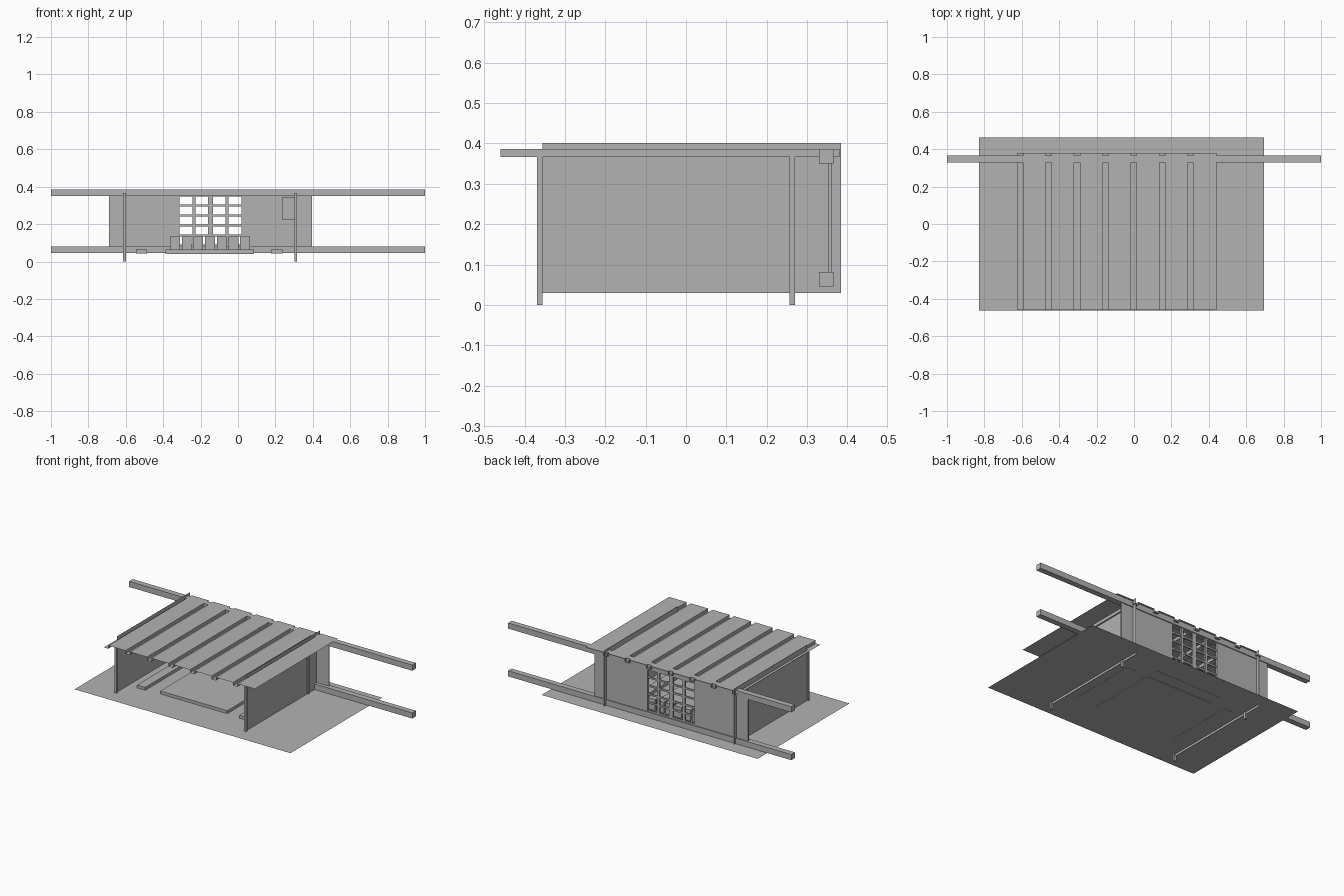
import bpy

if "Cube" in bpy.data.objects:
    bpy.data.objects.remove(bpy.data.objects["Cube"])

grey = bpy.data.materials.new("plain_grey")
grey.diffuse_color = (0.45, 0.45, 0.45, 1)
grey.use_nodes = True
grey.node_tree.nodes["Principled BSDF"].inputs["Base Color"].default_value = grey.diffuse_color


def mesh(name, verts, faces):
    me = bpy.data.meshes.new(name)
    me.from_pydata(verts, [], faces)
    me.materials.append(grey)
    ob = bpy.data.objects.new(name, me)
    bpy.context.collection.objects.link(ob)
    return ob


def boxes(name, spans):
    """One object from boxes given as (x0, x1, y0, y1, z0, z1)."""
    verts, faces = [], []
    for x0, x1, y0, y1, z0, z1 in spans:
        b = len(verts)
        verts += [(x, y, z) for z in (z0, z1)
                  for x, y in ((x0, y0), (x1, y0), (x1, y1), (x0, y1))]
        faces += [[b + i for i in f] for f in
                  ((3, 2, 1, 0), (4, 5, 6, 7), (0, 1, 5, 4),
                   (1, 2, 6, 5), (2, 3, 7, 6), (3, 0, 4, 7))]
    return mesh(name, verts, faces)


# Paper-thin floor
mesh("floor", [(-0.83, -0.463, 0.045), (0.695, -0.463, 0.045),
               (0.695, 0.463, 0.045), (-0.83, 0.463, 0.045)], [(0, 1, 2, 3)])

# Ribbed roof sheet: narrow low channels between wide raised panels
low, high = 0.366, 0.386
profile = []
for i in range(7):
    x = -0.625 + 0.152 * i
    end = x + 0.152 if i < 6 else 0.441
    profile += [(x, low), (x + 0.031, low), (x + 0.031, high), (end, high)]
verts = [(x, y, z) for x, z in profile for y in (-0.46, 0.38)]
mesh("ribbed_roof", verts,
     [(2 * i, 2 * i + 2, 2 * i + 3, 2 * i + 1) for i in range(len(profile) - 1)])

# Side walls, thin sheets with posts at front and rear
for side, x in (("left", -0.607), ("right", 0.309)):
    mesh(side + "_wall", [(x, -0.356, 0.03), (x, 0.384, 0.03),
                          (x, 0.384, 0.401), (x, -0.356, 0.401)], [(0, 1, 2, 3)])
    for place, y in (("front", -0.362), ("rear", 0.263)):
        boxes(f"{place}_{side}_post",
              [(x - 0.007, x + 0.007, y - 0.007, y + 0.007, 0, 0.366)])

# Long rails running past both ends of the house
for name, z in (("lower_rail", 0.045), ("upper_rail", 0.35)):
    boxes(name, [(-1, 1, 0.33, 0.366, z, z + 0.036)])

# Back wall on both sides of the lattice
for name, x0, x1 in (("back_wall_left", -0.69, -0.326),
                     ("back_wall_right", 0.032, 0.395)):
    boxes(name, [(x0, x1, 0.352, 0.36, 0.05, 0.37)])

# Two lattice screens in the middle of the back wall
for name, x0 in (("lattice_left", -0.326), ("lattice_right", -0.147)):
    bars = []
    for x, w in ((x0, 0.014), (x0 + 0.0815, 0.016), (x0 + 0.165, 0.014)):
        bars.append((x, x + w, 0.349, 0.361, 0.05, 0.355))
    for i in range(6):
        z = 0.352 - 0.0533 * i
        bars.append((x0, x0 + 0.179, 0.351, 0.359, z - 0.0055, z + 0.0055))
    boxes(name, bars)

# Floor mat, side planks and back plank
boxes("floor_mat", [(-0.388, 0.085, -0.23, 0.22, 0.041, 0.064)])
boxes("left_plank", [(-0.545, -0.487, -0.24, 0.22, 0.044, 0.064)])
boxes("right_plank", [(0.177, 0.237, -0.24, 0.22, 0.044, 0.064)])
boxes("back_plank", [(-0.388, 0.085, 0.245, 0.30, 0.044, 0.064)])

# Row of seven blocks along the back
boxes("block_row", [(-0.363 + 0.0625 * i, -0.311 + 0.0625 * i,
                     0.25, 0.295, 0.064, 0.134) for i in range(7)])

# Small cabinet hung on the right wall
boxes("wall_cabinet", [(0.235, 0.308, 0.15, 0.33, 0.225, 0.343)])
